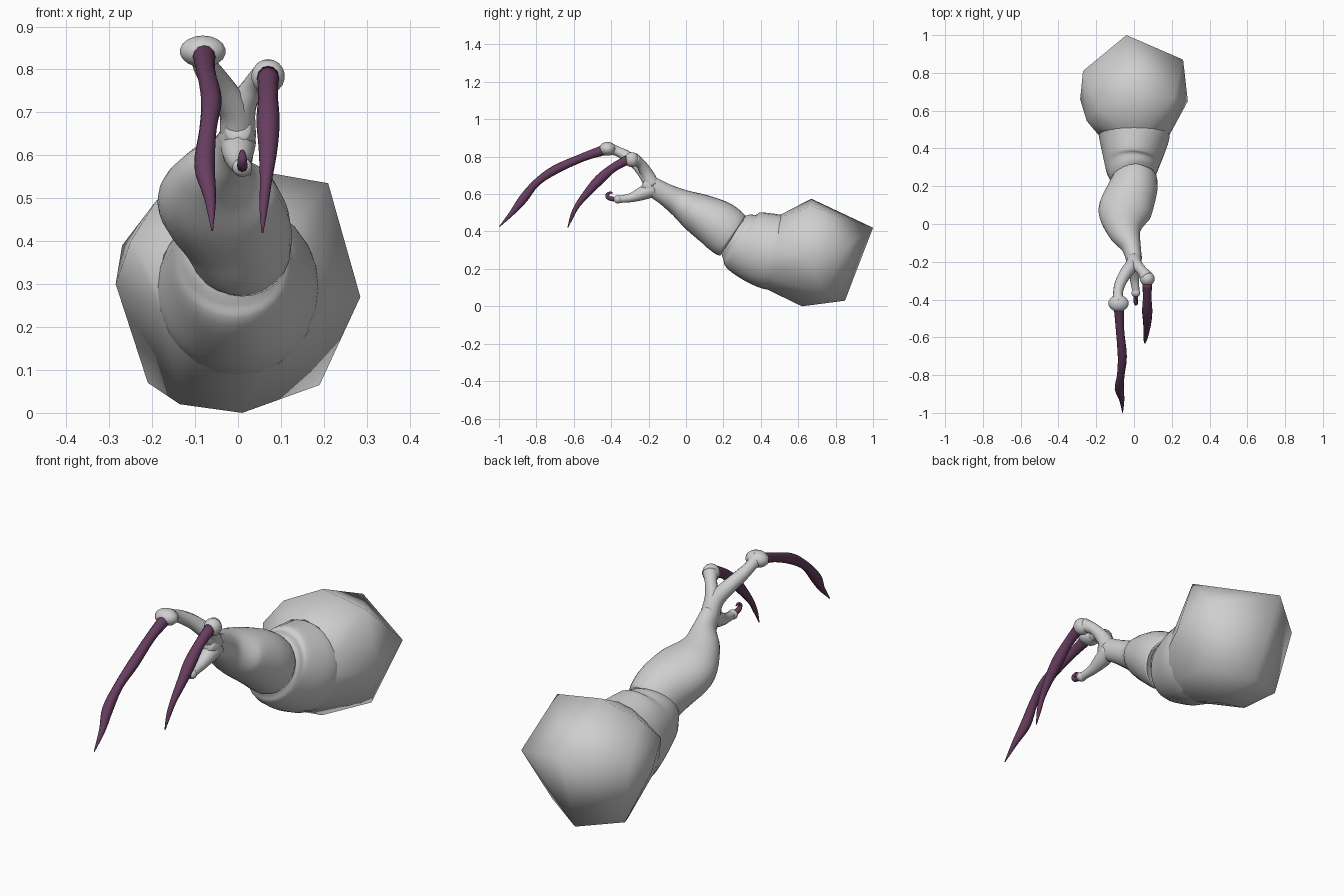
import bpy, bmesh
from math import cos, sin, tau
from mathutils import Vector

cube = bpy.data.objects.get("Cube")
if cube:
    bpy.data.objects.remove(cube)


def material(name, rgb):
    m = bpy.data.materials.new(name)
    m.use_nodes = True
    m.diffuse_color = (*rgb, 1)
    m.node_tree.nodes["Principled BSDF"].inputs["Base Color"].default_value = (*rgb, 1)
    return m


GREY = material("pale grey skin", (0.62, 0.62, 0.62))
PURPLE = material("plum claw", (0.135, 0.048, 0.115))


def finish(name, bm, mat):
    bmesh.ops.recalc_face_normals(bm, faces=bm.faces)
    for f in bm.faces:
        f.smooth = True
    me = bpy.data.meshes.new(name)
    bm.to_mesh(me)
    bm.free()
    me.materials.append(mat)
    ob = bpy.data.objects.new(name, me)
    bpy.context.collection.objects.link(ob)


def spline(rows, steps):
    """Catmull-Rom resampling of rows of equal length."""
    rows = [Vector(r) for r in rows]
    pts = [rows[0] * 2 - rows[1]] + rows + [rows[-1] * 2 - rows[-2]]
    out = []
    for a, b, c, d in zip(pts, pts[1:], pts[2:], pts[3:]):
        for i in range(steps):
            t = i / steps
            out.append((b * 2 + (c - a) * t + (a * 2 - b * 5 + c * 4 - d) * t * t
                        + (b * 3 - a - c * 3 + d) * t ** 3) / 2)
    return out + [rows[-1]]


def limb(name, rows, mat, sides=24, steps=5):
    """Tube through rows of x, y, z, half width, half height."""
    rows = spline(rows, steps)
    mids = [Vector(r[:3]) for r in rows]
    bm = bmesh.new()
    rings = []
    for i, r in enumerate(rows):
        t = (mids[min(i + 1, len(mids) - 1)] - mids[max(i - 1, 0)]).normalized()
        side = Vector((1, 0, 0))
        side = (side - t * side.dot(t)).normalized()
        up = t.cross(side)
        rings.append([bm.verts.new(mids[i] + side * r[3] * cos(tau * k / sides)
                                   + up * r[4] * sin(tau * k / sides)) for k in range(sides)])
    for a, b in zip(rings, rings[1:]):
        for k in range(sides):
            n = (k + 1) % sides
            bm.faces.new((a[k], a[n], b[n], b[k]))
    bm.faces.new(rings[0])
    bm.faces.new(rings[-1])
    finish(name, bm, mat)


def round_limb(name, rows, mat, sides=12, steps=4):
    limb(name, [(*r, r[3]) for r in rows], mat, sides, steps)


def knuckle(name, centre, size):
    bm = bmesh.new()
    bmesh.ops.create_uvsphere(bm, u_segments=14, v_segments=9, radius=1)
    bmesh.ops.scale(bm, vec=size, verts=bm.verts)
    bmesh.ops.translate(bm, vec=centre, verts=bm.verts)
    finish(name, bm, GREY)


# Faceted shoulder mass, flaring out from a round opening at the arm
bm = bmesh.new()
for p in [(-.02, .67, .575), (.21, .67, .535), (-.04, 1, .42), (.26, .87, .33),
          (.285, .65, .27), (.19, .735, .065), (.01, .62, 0), (-.01, .85, .03),
          (-.135, .63, .02), (-.21, .76, .07), (-.285, .66, .3), (-.27, .81, .39),
          (-.25, .545, .4), (-.19, .615, .495)]:
    bm.verts.new(p)
opening = {bm.verts.new((.187 * cos(tau * k / 16), .47 + .04 * sin(tau * k / 16),
                         .292 + .2 * sin(tau * k / 16))) for k in range(16)}
bmesh.ops.convex_hull(bm, input=bm.verts)
bmesh.ops.delete(bm, geom=[f for f in bm.faces if opening.issuperset(f.verts)],
                 context='FACES_ONLY')
finish("shoulder", bm, GREY)

# Upper arm running into the shoulder
limb("upper_arm", [(-.005, .24, .385, .11, .105), (-.01, .275, .365, .13, .145),
                   (-.01, .33, .335, .15, .18), (0, .46, .292, .187, .204),
                   (0, .54, .285, .18, .19)], GREY)

# Forearm narrowing to the wrist
limb("forearm", [(.01, .25, .372, .105, .115), (.008, .235, .383, .119, .13),
                 (-.01, .17, .437, .132, .131), (-.05, .06, .5, .14, .108),
                 (-.05, -.035, .555, .092, .076), (-.015, -.12, .605, .052, .057),
                 (0, -.19, .645, .041, .052), (0, -.225, .665, .028, .036)], GREY)

# Fingers and thumb
round_limb("right_finger", [(0, -.18, .645, .042), (-.008, -.215, .705, .037),
                            (-.045, -.262, .762, .033), (-.075, -.32, .805, .029),
                            (-.085, -.37, .83, .026), (-.082, -.41, .842, .035)], GREY)
round_limb("left_finger", [(0, -.18, .645, .042), (.008, -.21, .71, .034),
                           (.038, -.243, .762, .027), (.067, -.28, .787, .035)], GREY)
round_limb("thumb", [(0, -.17, .63, .042), (0, -.23, .605, .037),
                     (.003, -.29, .582, .025), (.008, -.34, .574, .02),
                     (.01, -.365, .571, .02)], GREY)
knuckle("right_knuckle", (-.082, -.42, .842), (.055, .045, .037))
knuckle("left_knuckle", (.07, -.29, .784), (.04, .039, .04))
knuckle("thumb_tip", (.01, -.365, .572), (.024, .023, .022))

# Claws
round_limb("right_claw", [(-.08, -.43, .838, .028), (-.075, -.55, .797, .022),
                          (-.062, -.7, .73, .024), (-.07, -.8, .66, .02),
                          (-.078, -.87, .575, .024), (-.065, -.93, .5, .014),
                          (-.06, -.998, .425, .002)], PURPLE)
round_limb("left_claw", [(.07, -.31, .785, .026), (.07, -.39, .74, .023),
                         (.07, -.46, .68, .027), (.07, -.52, .615, .022),
                         (.065, -.58, .54, .014), (.06, -.61, .48, .01),
                         (.057, -.632, .42, .002)], PURPLE)
round_limb("thumb_claw", [(.01, -.37, .572, .012), (.01, -.408, .577, .012),
                          (.01, -.422, .595, .01), (.01, -.405, .608, .006),
                          (.01, -.39, .604, .002)], PURPLE, 8)
